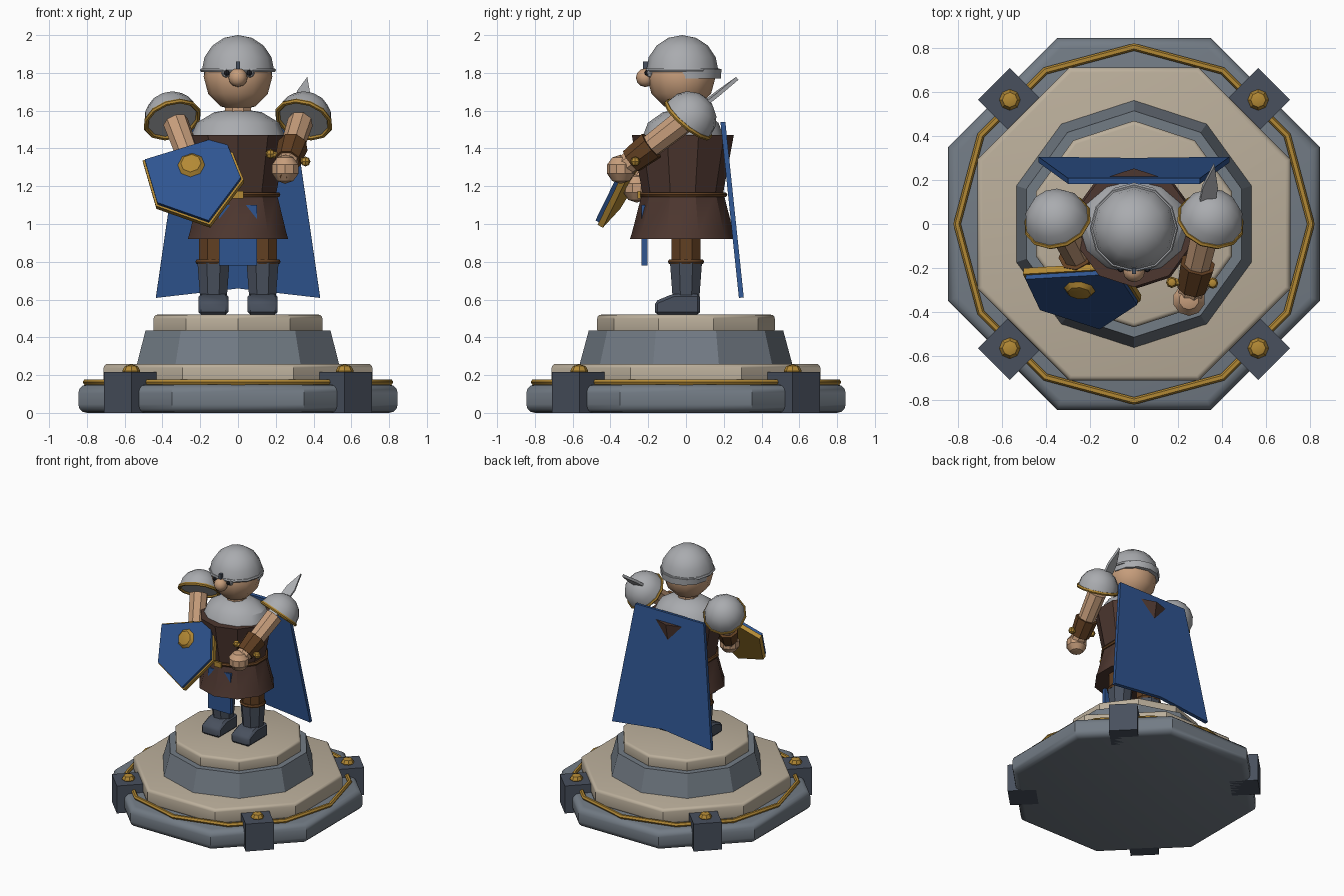
import bpy, bmesh
from math import sin, cos, pi, radians
from mathutils import Vector

if "Cube" in bpy.data.objects:
    bpy.data.objects.remove(bpy.data.objects["Cube"])


def material(name, rgb):
    m = bpy.data.materials.new(name)
    m.use_nodes = True
    m.diffuse_color = (*rgb, 1)
    m.node_tree.nodes["Principled BSDF"].inputs["Base Color"].default_value = (*rgb, 1)
    return m


BLUE = material("royal_blue", (0.028, 0.09, 0.28))
STEEL = material("pale_steel", (0.4, 0.41, 0.43))
SAND = material("sandstone", (0.5, 0.43, 0.33))
STONE = material("grey_stone", (0.17, 0.2, 0.235))
SLATE = material("dark_slate", (0.065, 0.08, 0.11))
GOLD = material("gold", (0.45, 0.25, 0.035))
TUNIC = material("dark_leather", (0.075, 0.038, 0.029))
STRAP = material("strap_leather", (0.12, 0.05, 0.016))
SKIN = material("skin", (0.57, 0.34, 0.2))
DARK = material("eye_dark", (0.02, 0.02, 0.025))
parts = []


def finish(name, mat, bm):
    bmesh.ops.recalc_face_normals(bm, faces=bm.faces)
    mesh = bpy.data.meshes.new(name)
    bm.to_mesh(mesh)
    bm.free()
    mesh.materials.append(mat)
    ob = bpy.data.objects.new(name, mesh)
    bpy.context.collection.objects.link(ob)
    parts.append(ob)
    return ob


def lathe(name, mat, profile, n, loc=(0, 0, 0), axis=(0, 0, 1), phase=90.0,
          scale=(1, 1, 1), closed=False, bevel=0):
    """Turn (radius, height) points around an axis with n sides."""
    bm = bmesh.new()
    rings = []
    for r, z in profile:
        angles = [radians(phase) + 2 * pi * i / n for i in range(n)]
        rings.append([bm.verts.new((r * cos(a), r * sin(a), z)) for a in angles])
    pairs = list(zip(rings, rings[1:])) + ([(rings[-1], rings[0])] if closed else [])
    for a, b in pairs:
        for i in range(n):
            j = (i + 1) % n
            bm.faces.new((a[i], a[j], b[j], b[i]))
    if not closed:
        for ring, (r, z) in ((rings[0], profile[0]), (rings[-1], profile[-1])):
            if r > 0:
                bm.faces.new(ring)
    bmesh.ops.remove_doubles(bm, verts=bm.verts, dist=1e-5)
    bmesh.ops.recalc_face_normals(bm, faces=bm.faces)
    if bevel:
        rims = [e for e in bm.edges if e.calc_face_angle(0) > radians(60)]
        bmesh.ops.bevel(bm, geom=rims, offset=bevel, segments=3, profile=0.5,
                        affect='EDGES')
    turn = Vector(axis).to_track_quat('Z', 'Y')
    for v in bm.verts:
        v.co = turn @ (v.co * Vector(scale)) + Vector(loc)
    return finish(name, mat, bm)


def ball(name, mat, r, loc, scale=(1, 1, 1), n=12, axis=(0, 0, 1), start=-90):
    steps = n // 2 if start < 0 else n // 3
    lats = [radians(start + (90 - start) * i / steps) for i in range(steps + 1)]
    profile = [(max(0, r * cos(t)) if abs(cos(t)) > 1e-6 else 0, r * sin(t)) for t in lats]
    return lathe(name, mat, profile, n, loc, axis, scale=scale)


def ring(name, mat, r, thick, loc, axis=(0, 0, 1), n=12):
    prof = [(r + thick * cos(pi * i / 3), thick * sin(pi * i / 3)) for i in range(6)]
    return lathe(name, mat, prof, n, loc, axis, closed=True)


def rod(name, mat, a, b, r1, r2, n=8):
    a, b = Vector(a), Vector(b)
    return lathe(name, mat, [(r1, 0), (r2, (b - a).length)], n, a, b - a, phase=22.5)


def plate(name, mat, pts, origin, u, v, d0, d1, bevel=0):
    """Extrude a flat outline given along u and v, from depth d0 to d1."""
    bm = bmesh.new()
    u, v, origin = Vector(u), Vector(v), Vector(origin)
    w = u.cross(v).normalized()
    a, b = [[bm.verts.new(origin + u * x + v * y + w * d) for x, y in pts]
            for d in (d0, d1)]
    bm.faces.new(a)
    bm.faces.new(b)
    for i in range(len(pts)):
        j = (i + 1) % len(pts)
        bm.faces.new((a[i], a[j], b[j], b[i]))
    if bevel:
        bmesh.ops.recalc_face_normals(bm, faces=bm.faces)
        bmesh.ops.bevel(bm, geom=bm.edges[:], offset=bevel, segments=1, affect='EDGES')
    return finish(name, mat, bm)


X, Y, Z = (1, 0, 0), (0, 1, 0), (0, 0, 1)

# Pedestal
lathe("base_step", STONE, [(0.915, 0), (0.915, 0.15)], 8, phase=22.5, bevel=0.045)
ring("base_trim", GOLD, 0.805, 0.017, (0, 0, 0.163))
lathe("middle_step", SAND, [(0.77, 0.14), (0.77, 0.26)], 8, phase=22.5, bevel=0.022)
lathe("drum", STONE, [(0.565, 0.25), (0.515, 0.435)], 10)
lathe("top_step", SAND, [(0.47, 0.42), (0.47, 0.52)], 10, bevel=0.02)
for sx in (-1, 1):
    for sy in (-1, 1):
        lathe("corner_post", SLATE, [(0.145, 0), (0.145, 0.217)], 4,
              (sx * 0.565, sy * 0.565, 0), phase=0)
        ball("post_stud", GOLD, 0.048, (sx * 0.565, sy * 0.565, 0.222),
             scale=(1, 1, 0.75), n=8)

# Legs and boots
for s in (-1, 1):
    x = s * 0.13
    plate("boot", SLATE, [(-0.165, 0.52), (0.075, 0.52), (0.075, 0.63), (-0.07, 0.63),
                          (-0.165, 0.59)], (x, 0, 0), Y, Z, -0.08, 0.08, bevel=0.015)
    rod("shin", SLATE, (x, 0, 0.6), (x, 0, 0.8), 0.076, 0.092)
    rod("thigh", STRAP, (x, 0, 0.79), (x, 0, 0.96), 0.084, 0.084)
    ring("knee_strap", STRAP, 0.083, 0.013, (x, 0, 0.8))

# Tunic, belt and tabard
mid = (0, -0.017, 0)
lathe("tunic_skirt", TUNIC, [(0.28, 0.92), (0.27, 0.95), (0.215, 1.165)], 10, mid)
lathe("tunic_body", TUNIC, [(0.213, 1.16), (0.27, 1.47)], 10, mid)
ring("belt", STRAP, 0.222, 0.014, (0, -0.017, 1.155), n=10)
plate("buckle", GOLD, [(-0.03, -0.02), (0.03, -0.02), (0.03, 0.02), (-0.03, 0.02)],
      (0, -0.24, 1.155), X, Z, 0, 0.016)
plate("tabard", BLUE, [(-0.1, 0.78), (0.1, 0.78), (0.1, 1.1), (-0.1, 1.1)],
      (0, -0.22, 0), X, Z, -0.015, 0.015)
ball("chest_armor", STEEL, 0.245, (0, -0.015, 1.46), scale=(1.03, 0.88, 0.62))

# Cape, leaning away from the back
plate("cape", BLUE, [(-0.3, 0.93), (-0.435, 0), (0, 0.05), (0.435, 0), (0.3, 0.93)],
      (0, 0.293, 0.61), X, (0, -0.105, 1), -0.013, 0.013)

# Head and helmet
rod("neck", SKIN, (0, -0.02, 1.56), (0, -0.02, 1.66), 0.075, 0.075)
ball("head", SKIN, 0.182, (0, -0.025, 1.78))
ball("nose", SKIN, 0.05, (0, -0.215, 1.775))
for s in (-1, 1):
    ball("eye", STEEL, 0.026, (s * 0.062, -0.186, 1.8), n=8)
    ball("pupil", DARK, 0.016, (s * 0.06, -0.204, 1.8), n=8)
lathe("helmet_guard", STEEL, [(0.178, 1.77), (0.182, 1.82)], 12, (0, 0.006, 0))
ball("helmet", STEEL, 0.192, (0, -0.02, 1.81), scale=(1, 1, 0.99), start=0)
ring("helmet_rim", STEEL, 0.19, 0.011, (0, -0.02, 1.815))
plate("nose_guard", SLATE, [(-0.01, 1.8), (0.01, 1.8), (0.01, 1.86), (-0.01, 1.86)],
      (0, -0.215, 0), X, Z, -0.03, 0.012)

# Arms, with a shoulder guard, bracer and fist each
sword_hand = Vector((0.25, -0.345, 1.29))
shield_hand = Vector((-0.2, -0.26, 1.19))
for s, hand in ((1, sword_hand), (-1, shield_hand)):
    back = Vector((s * 0.25, 0.62, 0.74)).normalized()
    joint = Vector((s * 0.348, 0.012, 1.553))
    ball("shoulder_guard", STEEL, 0.15, joint, axis=back, start=0)
    ring("shoulder_trim", GOLD, 0.146, 0.013, joint, back)
    shoulder = Vector((s * 0.33, -0.02, 1.54))
    rod("arm", SKIN, shoulder, hand, 0.068, 0.058)
    rod("bracer", STRAP, hand.lerp(shoulder, 0.17), hand.lerp(shoulder, 0.5), 0.07, 0.082)
    ball("hand", SKIN, 0.077, hand, n=10)

# Sword, running back along the arm
along = Vector((0.115, 0.615, 0.48)).normalized()
across = Vector((1, 0, -0.2))
across = (across - along * across.dot(along)).normalized()
guard = sword_hand + along * 0.1
plate("sword_blade", STEEL, [(-0.04, 0.1), (0.04, 0.1), (0.035, 0.66), (0, 0.79),
                             (-0.035, 0.66)], sword_hand, across, along, -0.01, 0.01)
rod("sword_guard", GOLD, guard - across * 0.1, guard + across * 0.1, 0.018, 0.018)
for s in (-1, 1):
    ball("guard_knob", GOLD, 0.026, guard + across * s * 0.095, n=8)
rod("sword_grip", STRAP, sword_hand - along * 0.07, guard, 0.02, 0.02)

# Shield, tilted back and rolled
outline = [(-0.27, 0.1), (0.17, 0.235), (0.265, 0.0), (0.085, -0.24), (-0.2, -0.14)]
centre, su, sv = Vector((-0.237, -0.334, 1.245)), (1, -0.12, 0), (0, 0.58, 1)
plate("shield_rim", GOLD, outline, centre, su, sv, -0.05, -0.018)
plate("shield_face", BLUE, [(x * 0.95, z * 0.95) for x, z in outline],
      centre, su, sv, -0.02, 0.004)
ball("shield_boss", GOLD, 0.076, centre + Vector((-0.01, 0.039, 0.065)),
     scale=(1, 1, 0.45), n=8, axis=(-0.12, -1, 0.58))

# Smooth rounded parts, keep hard edges
bpy.ops.object.select_all(action='DESELECT')
for ob in parts:
    ob.select_set(True)
bpy.context.view_layer.objects.active = parts[0]
bpy.ops.object.shade_smooth_by_angle(angle=0.6)
